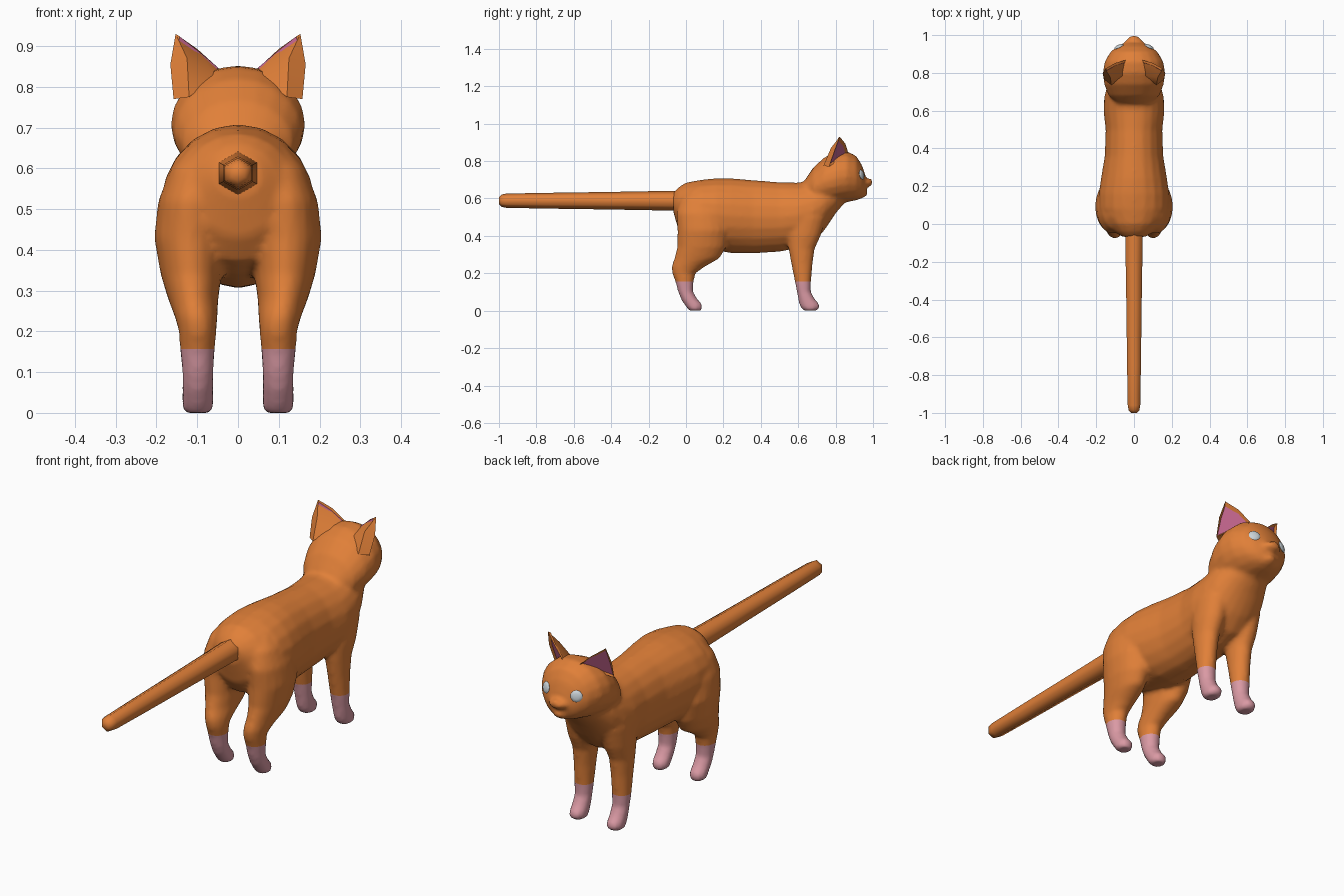
import bpy, bmesh, math
from mathutils import Vector
from mathutils.bvhtree import BVHTree

if "Cube" in bpy.data.objects:
    bpy.data.objects.remove(bpy.data.objects["Cube"])


def material(name, rgb):
    m = bpy.data.materials.new(name)
    m.diffuse_color = (*rgb, 1)
    m.use_nodes = True
    m.node_tree.nodes["Principled BSDF"].inputs["Base Color"].default_value = m.diffuse_color
    return m


ORANGE = material("orange fur", (0.75, 0.215, 0.04))
PINK = material("pale pink paws", (0.70, 0.32, 0.37))
EAR_PINK = material("inner ear pink", (0.55, 0.13, 0.27))
GREY = material("eye grey", (0.60, 0.66, 0.70))


def add_object(name, bm, mats):
    bmesh.ops.recalc_face_normals(bm, faces=bm.faces)
    me = bpy.data.meshes.new(name)
    bm.to_mesh(me)
    bm.free()
    for m in mats:
        me.materials.append(m)
    ob = bpy.data.objects.new(name, me)
    bpy.context.collection.objects.link(ob)
    return ob


def smooth(ob, angle):
    bpy.ops.object.select_all(action='DESELECT')
    ob.select_set(True)
    bpy.context.view_layer.objects.active = ob
    bpy.ops.object.shade_smooth_by_angle(angle=math.radians(angle))


def loft(bm, rings, point, sides=20):
    """Skin closed elliptical rings; point(ring, cos, sin) places each corner."""
    loops = []
    for r in rings:
        angles = [math.tau * i / sides for i in range(sides)]
        loops.append([bm.verts.new(point(r, math.cos(a), math.sin(a))) for a in angles])
    for a, b in zip(loops, loops[1:]):
        for i in range(sides):
            j = (i + 1) % sides
            bm.faces.new((a[i], a[j], b[j], b[i]))
    bm.faces.new(loops[0][::-1])
    bm.faces.new(loops[-1])


def along_y(r, c, s):   # ring: y, low z, high z, half width
    y, lo, hi, w = r
    return (w * s, y, (lo + hi) / 2 + (hi - lo) / 2 * c)


def along_z(side):      # ring: z, back y, front y, inner x, outer x
    def place(r, c, s):
        z, y0, y1, x0, x1 = r
        return (side * ((x0 + x1) / 2 + (x1 - x0) / 2 * c),
                (y0 + y1) / 2 + (y1 - y0) / 2 * s, z)
    return place


TORSO = [(-.068, .53, .63, .06), (-.04, .43, .66, .11), (0, .37, .685, .15),
         (.08, .34, .70, .187), (.16, .322, .708, .187), (.24, .308, .708, .175),
         (.36, .306, .698, .155), (.5, .315, .687, .15), (.6, .335, .685, .162),
         (.68, .365, .70, .156), (.74, .43, .72, .14), (.80, .52, .70, .11),
         (.85, .58, .68, .07)]
HEAD = [(.64, .60, .705, .09), (.68, .55, .765, .135), (.74, .56, .82, .158),
        (.80, .57, .848, .166), (.86, .58, .853, .155), (.91, .59, .828, .126),
        (.94, .60, .78, .09), (.958, .625, .73, .055)]
HIND_LEG = [(0, .02, .08, .066, .132), (.015, .005, .088, .06, .137), (.035, -.01, .086, .06, .137),
            (.06, -.026, .062, .06, .137), (.1, -.042, .038, .06, .137),
            (.15, -.055, .04, .057, .142), (.2, -.074, .05, .053, .145),
            (.235, -.078, .10, .05, .155), (.28, -.062, .18, .048, .172),
            (.34, -.047, .215, .04, .19), (.43, -.045, .232, .03, .206),
            (.52, -.052, .22, .03, .196), (.60, -.03, .17, .03, .165), (.65, .02, .1, .05, .12)]
FORE_LEG = [(0, .63, .70, .066, .132), (.015, .615, .716, .06, .137), (.035, .605, .713, .06, .137),
            (.06, .60, .69, .06, .137), (.1, .593, .668, .06, .137),
            (.15, .583, .668, .057, .141), (.25, .563, .677, .052, .143),
            (.33, .548, .688, .045, .147), (.4, .54, .72, .03, .156),
            (.5, .54, .75, .02, .16), (.58, .57, .73, .04, .14)]

# Rough body volumes: torso, head, legs, muzzle and chin
bm = bmesh.new()
loft(bm, TORSO, along_y)
loft(bm, HEAD, along_y)
for side in (-1, 1):
    loft(bm, HIND_LEG, along_z(side))
    loft(bm, FORE_LEG, along_z(side))
for pos, size in (((0, .95, .683), (.05, .048, .026)), ((0, .935, .63), (.042, .038, .026)),
                  ((0, .975, .69), (.022, .026, .018))):
    made = bmesh.ops.create_uvsphere(bm, u_segments=16, v_segments=10, radius=1)
    for v in made["verts"]:
        v.co = Vector(p + q * r for p, q, r in zip(pos, v.co, size))
rough = add_object("rough_body", bm, [ORANGE])

# Blend the volumes into one skin
remesh = rough.modifiers.new("blend", 'REMESH')
remesh.mode = 'VOXEL'
remesh.voxel_size = 0.011
soften = rough.modifiers.new("soften", 'SMOOTH')
soften.factor = 0.5
soften.iterations = 4
graph = bpy.context.evaluated_depsgraph_get()
bm = bmesh.new()
bm.from_mesh(rough.evaluated_get(graph).to_mesh())
bpy.data.objects.remove(rough)

# Cut a clean sock line and colour the paws below it
SOCK = 0.157
bmesh.ops.bisect_plane(bm, geom=bm.verts[:] + bm.edges[:] + bm.faces[:],
                       plane_co=(0, 0, SOCK), plane_no=(0, 0, 1))
for f in bm.faces:
    f.material_index = int(f.calc_center_median().z < SOCK)
low = min(v.co.z for v in bm.verts)
for v in bm.verts:
    if v.co.z < 0.05:       # settle the soles on the ground
        v.co.z -= low * (1 - v.co.z / 0.05)
skin = BVHTree.FromBMesh(bm)
body = add_object("body", bm, [ORANGE, PINK])
smooth(body, 60)

# Six-sided tail
bm = bmesh.new()
TAIL = [(.0, .054), (-.07, .053), (-.4, .047), (-.75, .042), (-.96, .038), (-.985, .033), (-1, .018)]
loft(bm, [(y, .588 - r, .588 + r, r * .87 / .866) for y, r in TAIL], along_y, 6)
smooth(add_object("tail", bm, [ORANGE]), 65)

# Ears: rounded back, inset pink opening facing out and forward
for side, label in ((-1, "left"), (1, "right")):
    bm = bmesh.new()

    def vert(x, y, z):
        return bm.verts.new((side * x, y, z))
    tip = vert(.153, .822, .93)
    inner, outer = vert(.045, .868, .842), vert(.158, .765, .77)
    mid_in, mid_out = vert(.10, .852, .893), vert(.166, .795, .855)
    back_in, back_out = vert(.055, .785, .825), vert(.12, .735, .775)
    back_mid = vert(.125, .775, .87)
    front = bm.faces.new((tip, mid_in, inner, outer, mid_out))
    for pts in ((tip, mid_in, back_mid), (tip, back_mid, mid_out),
                (mid_in, inner, back_in, back_mid), (back_mid, back_in, back_out),
                (mid_out, back_mid, back_out, outer), (inner, outer, back_out, back_in)):
        bm.faces.new(pts)
    bmesh.ops.recalc_face_normals(bm, faces=bm.faces)
    bmesh.ops.inset_individual(bm, faces=[front], thickness=0.010, depth=-0.010)
    front.material_index = 1
    smooth(add_object(label + "_ear", bm, [ORANGE, EAR_PINK]), 50)

# Eyes: thin domes laid on the face
for side, label in ((-1, "left"), (1, "right")):
    spot, normal, _, _ = skin.ray_cast(Vector((side * .08, 1.3, .728)), Vector((0, -1, 0)))
    bm = bmesh.new()
    bmesh.ops.create_uvsphere(bm, u_segments=10, v_segments=6, radius=1)
    turn = normal.to_track_quat('Z', 'Y')
    for v in bm.verts:
        v.co = spot + turn @ Vector((v.co.x * .027, v.co.y * .027, v.co.z * .008))
    smooth(add_object(label + "_eye", bm, [GREY]), 60)
